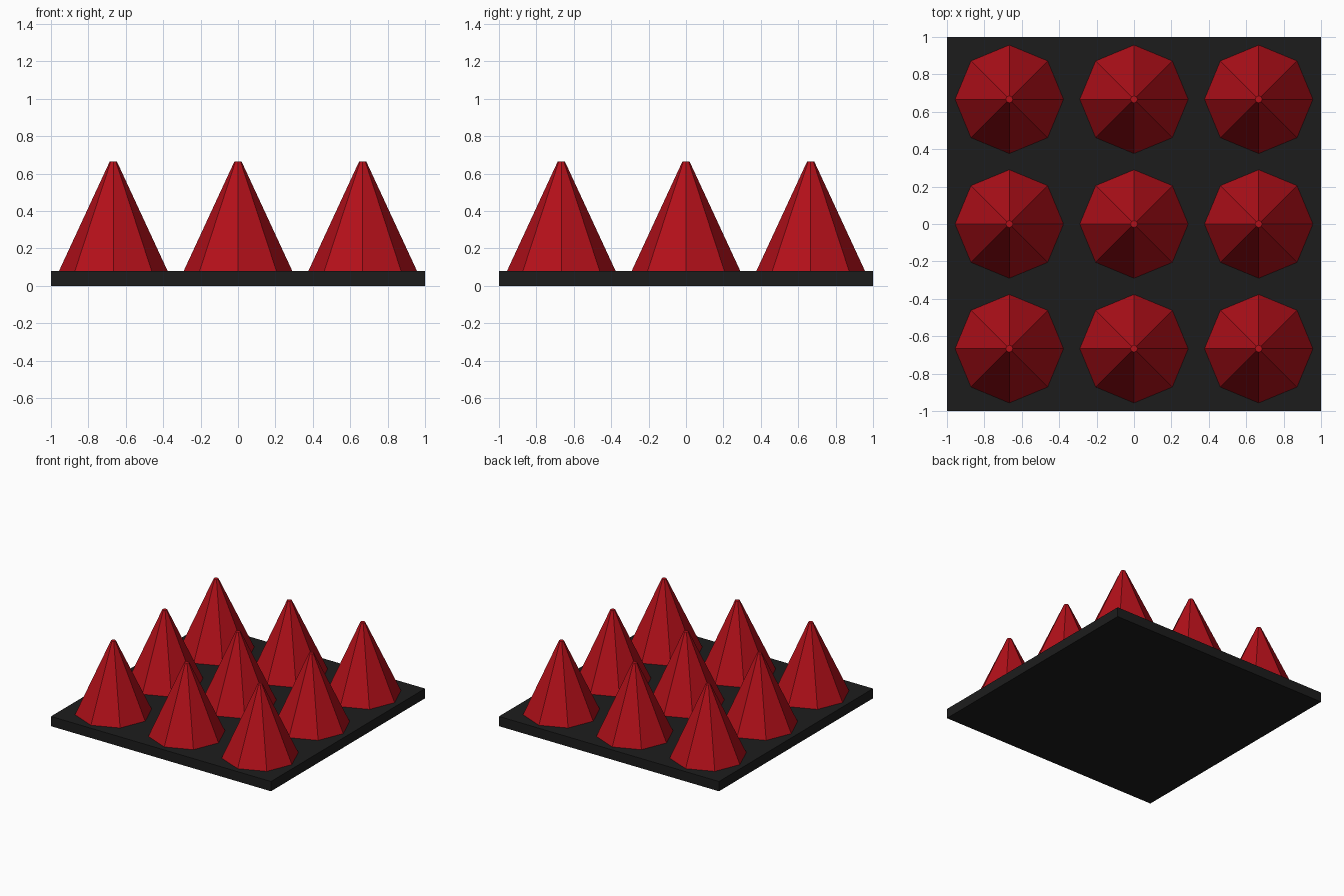
import bpy

if "Cube" in bpy.data.objects:
    bpy.data.objects.remove(bpy.data.objects["Cube"])

BASE_TOP = 0.08
SPIKE_TOP = 0.665
PITCH = 2 / 3


def material(name, color):
    mat = bpy.data.materials.new(name)
    mat.diffuse_color = (*color, 1)
    mat.use_nodes = True
    mat.node_tree.nodes["Principled BSDF"].inputs["Base Color"].default_value = mat.diffuse_color
    return mat


black = material("black", (0.012, 0.012, 0.012))
red = material("red", (0.45, 0.005, 0.01))

# Square base plate
bpy.ops.mesh.primitive_cube_add(size=1, location=(0, 0, BASE_TOP / 2))
base = bpy.context.object
base.name = "base_plate"
base.scale = (2, 2, BASE_TOP)
base.data.materials.append(black)

# 3 x 3 grid of eight-sided blunt spikes, corners on the x and y axes
height = SPIKE_TOP - BASE_TOP
for row in range(3):
    for col in range(3):
        bpy.ops.mesh.primitive_cone_add(
            vertices=8, radius1=0.29, radius2=0.019, depth=height,
            location=((col - 1) * PITCH, (row - 1) * PITCH, BASE_TOP + height / 2))
        spike = bpy.context.object
        spike.name = f"spike_{row + 1}_{col + 1}"
        spike.data.materials.append(red)
